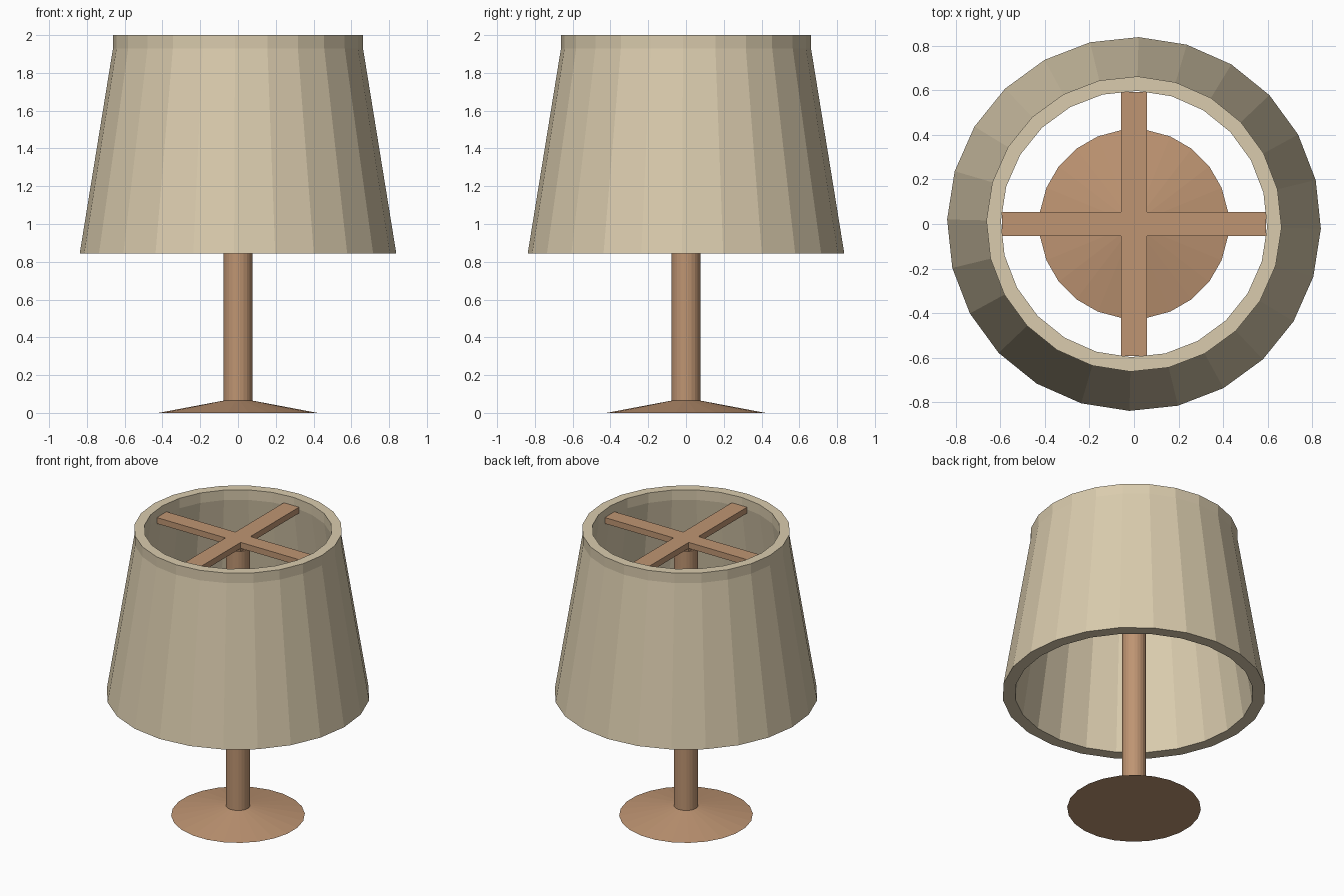
import bpy, bmesh, math

if "Cube" in bpy.data.objects:
    bpy.data.objects.remove(bpy.data.objects["Cube"])

SIDES = 24


def material(name, rgb):
    mat = bpy.data.materials.new(name)
    mat.diffuse_color = (*rgb, 1)
    mat.use_nodes = True
    mat.node_tree.nodes["Principled BSDF"].inputs["Base Color"].default_value = mat.diffuse_color
    return mat


def finish(bm, name, mat):
    bmesh.ops.recalc_face_normals(bm, faces=bm.faces)
    mesh = bpy.data.meshes.new(name)
    bm.to_mesh(mesh)
    bm.free()
    mesh.materials.append(mat)
    obj = bpy.data.objects.new(name, mesh)
    bpy.context.collection.objects.link(obj)
    return obj


def lathe(name, profile, mat, offset, closed):
    """Revolve a (radius, z) profile; closed loops make a ring, open ones get caps."""
    bm = bmesh.new()
    rings = []
    for r, z in profile:
        angles = [math.radians(offset) + math.tau * i / SIDES for i in range(SIDES)]
        rings.append([bm.verts.new((r * math.cos(a), r * math.sin(a), z)) for a in angles])
    pairs = list(zip(rings, rings[1:]))
    if closed:
        pairs.append((rings[-1], rings[0]))
    else:
        bm.faces.new(rings[0])
        bm.faces.new(rings[-1])
    for low, high in pairs:
        for i in range(SIDES):
            j = (i + 1) % SIDES
            bm.faces.new((low[i], low[j], high[j], high[i]))
    return finish(bm, name, mat)


wood = material("wood", (0.52, 0.30, 0.17))
fabric = material("fabric", (0.70, 0.60, 0.42))

# Foot and stem turned as one piece
lathe("base_and_stem", [(0.425, 0), (0.077, 0.065), (0.077, 1.88)], wood, 7.5, False)

# Hollow tapered shade with a short straight collar at the top
lathe("lamp_shade", [(0.838, 0.845), (0.662, 1.93), (0.662, 2.0),
                     (0.597, 2.0), (0.597, 1.93), (0.758, 0.845)], fabric, -1.4, True)

# Cross support: square hub with four arms extruded from its upper sides
HX, HY, REACH = 0.059, 0.054, 0.592
bm = bmesh.new()
levels = [[bm.verts.new((sx * HX, sy * HY, z))
           for sx, sy in ((-1, -1), (1, -1), (1, 1), (-1, 1))]
          for z in (1.88, 1.903, 1.945)]
bm.faces.new(levels[0])
bm.faces.new(levels[2])
arms = []
for k in range(2):
    for i in range(4):
        j = (i + 1) % 4
        face = bm.faces.new((levels[k][i], levels[k][j], levels[k + 1][j], levels[k + 1][i]))
        if k == 1:
            arms.append(face)
for face in bmesh.ops.extrude_discrete_faces(bm, faces=arms)["faces"]:
    c = face.calc_center_median()
    for v in face.verts:
        if abs(c.x) > abs(c.y):
            v.co.x = math.copysign(REACH, c.x)
        else:
            v.co.y = math.copysign(REACH, c.y)
finish(bm, "cross_support", wood)
